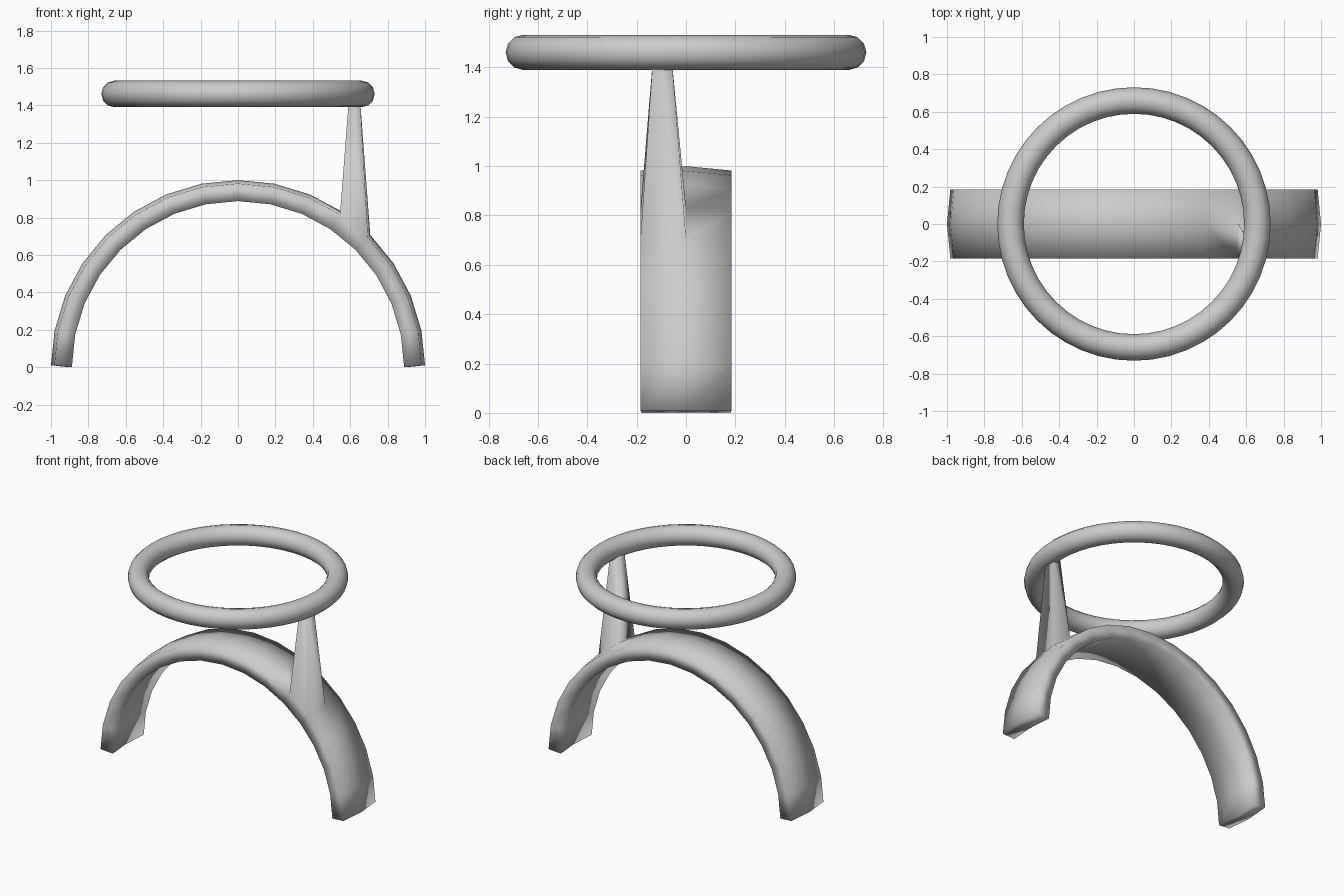
import bpy, bmesh, math

if "Cube" in bpy.data.objects:
    bpy.data.objects.remove(bpy.data.objects["Cube"])

SEGS = 16
HALF_W = 0.185
# cross-section: (radius, y, drop at the foot), outer side then inner side
PROFILE = [(0.982, -HALF_W), (1.0, 0.0), (0.982, HALF_W),
           (0.888, HALF_W - 0.006), (0.902, 0.0), (0.888, -HALF_W + 0.006)]


def smooth(obj):
    for p in obj.data.polygons:
        p.use_smooth = True


# Curved band with a slightly crowned surface
bm = bmesh.new()
rings = []
for i in range(SEGS + 1):
    a = math.pi * i / SEGS
    ring = []
    for k, (r, y) in enumerate(PROFILE):
        z = r * math.sin(a)
        if i in (0, SEGS):
            z = 0.01 if k < 3 else 0.0
        ring.append(bm.verts.new((r * math.cos(a), y, z)))
    rings.append(ring)
n = len(PROFILE)
peg_face = None
for i in range(SEGS):
    for k in range(n):
        f = bm.faces.new((rings[i][k], rings[i][(k + 1) % n],
                          rings[i + 1][(k + 1) % n], rings[i + 1][k]))
        if i == 4 and k == 0:
            peg_face = f
for r in (rings[0], rings[-1]):
    bm.faces.new((r[0], r[1], r[4], r[5]))
    bm.faces.new((r[1], r[2], r[3], r[4]))

# Tapered peg pulled out of one face of the band
base = peg_face.calc_center_median()
top = bmesh.ops.extrude_discrete_faces(bm, faces=[peg_face])["faces"][0]
for v in top.verts:
    v.co = (0.592 if v.co.x < base.x else 0.653,
            -0.135 if v.co.y < base.y else -0.057, 1.425)
bmesh.ops.recalc_face_normals(bm, faces=bm.faces[:])
mesh = bpy.data.meshes.new("band_with_peg")
bm.to_mesh(mesh)
bm.free()
band = bpy.data.objects.new("band_with_peg", mesh)
bpy.context.collection.objects.link(band)
smooth(band)

# Horizontal ring resting on the peg
bpy.ops.mesh.primitive_torus_add(major_radius=0.66, minor_radius=0.071,
                                 major_segments=48, minor_segments=12,
                                 location=(0, 0, 1.461))
ring_obj = bpy.context.object
ring_obj.name = "top_ring"
smooth(ring_obj)
